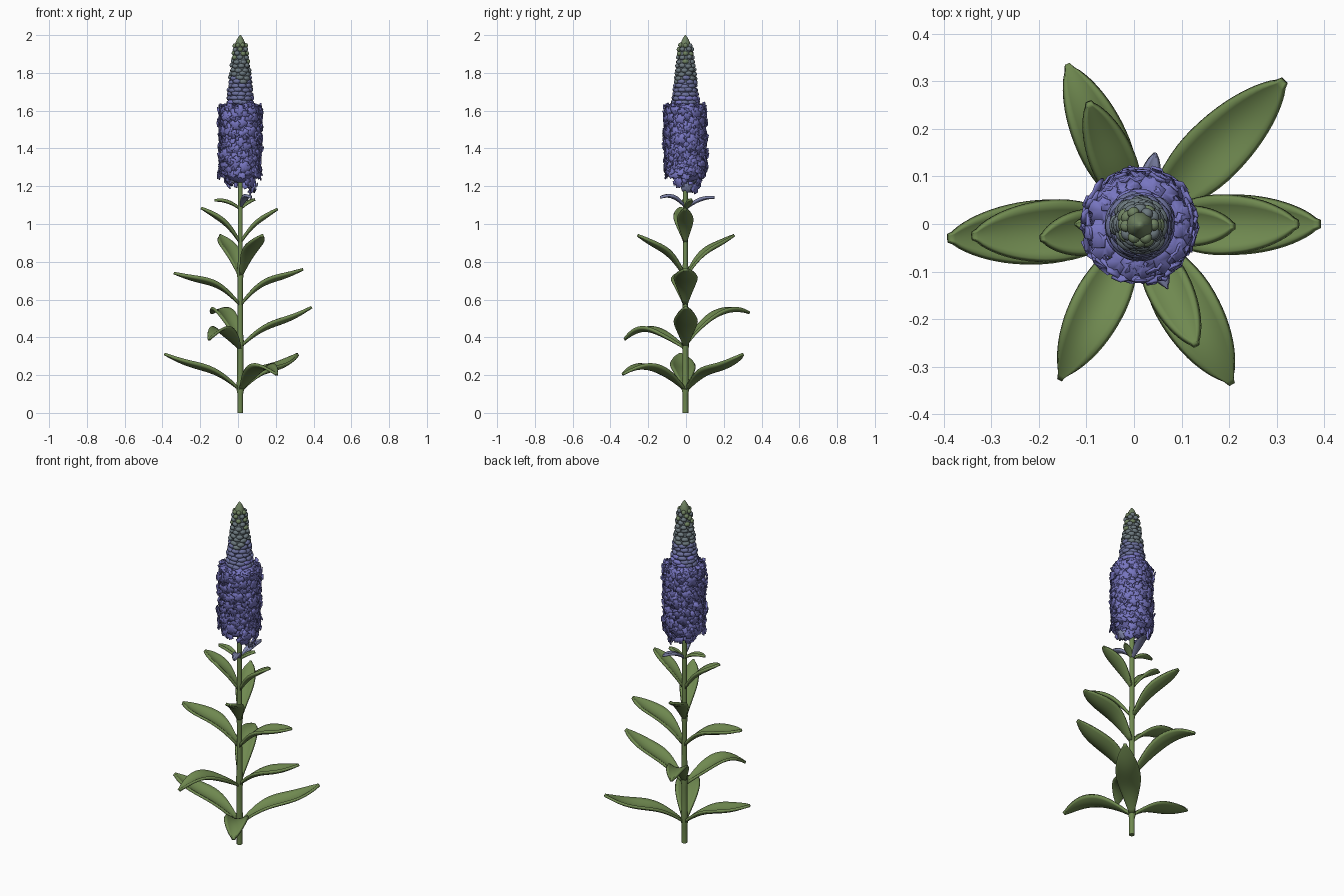
import bpy, bmesh, math, random
from mathutils import Vector, Matrix

random.seed(7)
if "Cube" in bpy.data.objects:
    bpy.data.objects.remove(bpy.data.objects["Cube"])

CX, CY = 0.012, -0.003          # stem axis
GOLDEN = math.radians(137.5)


def material(name, rgb):
    m = bpy.data.materials.new(name)
    m.use_nodes = True
    m.diffuse_color = (*rgb, 1)
    m.node_tree.nodes["Principled BSDF"].inputs["Base Color"].default_value = (*rgb, 1)
    return m


GREEN = material("leaf green", (0.16, 0.25, 0.08))
VIOLET = material("petal violet", (0.185, 0.18, 0.53))
DUSKY = material("bud dusky blue", (0.15, 0.165, 0.34))
SLATE = material("bud slate", (0.15, 0.19, 0.21))
SAGE = material("bud sage", (0.16, 0.225, 0.12))
PALE = material("pale bract", (0.2, 0.22, 0.38))


def finish(bm, name, mats, smooth=None):
    bmesh.ops.recalc_face_normals(bm, faces=bm.faces)
    me = bpy.data.meshes.new(name)
    bm.to_mesh(me)
    bm.free()
    ob = bpy.data.objects.new(name, me)
    bpy.context.collection.objects.link(ob)
    for m in mats:
        me.materials.append(m)
    if smooth:
        bpy.ops.object.select_all(action="DESELECT")
        ob.select_set(True)
        bpy.context.view_layer.objects.active = ob
        bpy.ops.object.shade_smooth_by_angle(angle=math.radians(smooth))
    return ob


def around(r, a, z):
    return Vector((CX + r * math.cos(a), CY + r * math.sin(a), z))


def lathe(bm, profile, sides=16, mat=0):
    """Closed surface of revolution around the stem axis from (radius, z) pairs."""
    rings = [[bm.verts.new(around(r, math.tau * i / sides, z)) for i in range(sides)]
             for r, z in profile]
    for lo, hi in zip(rings, rings[1:]):
        for i in range(sides):
            j = (i + 1) % sides
            bm.faces.new((lo[i], lo[j], hi[j], hi[i])).material_index = mat
    for ring in (rings[0], rings[-1]):
        bm.faces.new(ring).material_index = mat


def blade_width(t):
    """Narrow at the stem, broad in the middle, blunt at the tip."""
    if t < 0.5:
        return 0.13 + 0.87 * math.sin(math.pi * t) ** 1.1
    return max(0.12, (1 - (2 * t - 1) ** 2.1) ** 0.75)


def leaf(name, tip, base_z, mid_z, tip_z, half_width, bend=0.0, mat=GREEN):
    """Cupped blade rising from the stem through a middle height to its tip."""
    bm = bmesh.new()
    out = Vector((tip[0] - CX, tip[1] - CY, 0))
    side = Vector((-out.y, out.x, 0)).normalized()
    rows, cols, grid = 20, 8, []
    for i in range(rows + 1):
        u = i / rows
        t = u * (1.5 - 0.5 * u)
        z = (base_z * (1 - t) * (1 - 2 * t) + mid_z * 4 * t * (1 - t)
             + tip_z * t * (2 * t - 1)) + bend * math.sin(math.tau * t)
        row = []
        for k in range(cols + 1):
            s = 2 * k / cols - 1
            cup = 0.4 * half_width * s * s * math.sin(math.pi * t)
            p = Vector((CX, CY, z + cup)) + out * t + side * s * half_width * blade_width(t)
            row.append(bm.verts.new(p))
        grid.append(row)
    for a, b in zip(grid, grid[1:]):
        for k in range(cols):
            bm.faces.new((a[k], a[k + 1], b[k + 1], b[k]))
    mod = finish(bm, name, [mat], 50).modifiers.new("thickness", "SOLIDIFY")
    mod.thickness = 0.014
    mod.offset = 0


# stem with slight swellings where leaves join
bm = bmesh.new()
lathe(bm, [(0.015, 0), (0.015, 0.1), (0.021, 0.13), (0.016, 0.2), (0.016, 0.33), (0.02, 0.37),
           (0.015, 0.42), (0.014, 0.7), (0.018, 0.74), (0.013, 0.8), (0.013, 1.28)], 12)
finish(bm, "stem", [GREEN], 50)

# leaves: tip xy, base z, middle z, tip z, half width, s-bend
leaves = {
    "lower_leaf_right": ((-0.39, -0.03), 0.12, 0.23, 0.312, 0.064, 0.012),
    "lower_leaf_back": ((0.315, 0.30), 0.12, 0.22, 0.31, 0.062, 0.016),
    "lower_leaf_front": ((0.205, -0.335), 0.12, 0.225, 0.205, 0.062, -0.004),
    "middle_leaf_left": ((0.39, 0.0), 0.35, 0.465, 0.56, 0.06, 0.012),
    "middle_leaf_back": ((-0.14, 0.335), 0.36, 0.515, 0.53, 0.052, 0.0),
    "middle_leaf_front": ((-0.155, -0.325), 0.34, 0.425, 0.39, 0.053, -0.01),
    "upper_leaf_right": ((-0.34, -0.025), 0.57, 0.685, 0.74, 0.062, 0.012),
    "upper_leaf_left": ((0.345, 0.0), 0.57, 0.695, 0.76, 0.06, 0.012),
    "high_leaf_front": ((0.13, -0.255), 0.72, 0.86, 0.94, 0.045, 0.01),
    "high_leaf_back": ((-0.095, 0.255), 0.72, 0.86, 0.94, 0.045, 0.01),
    "top_leaf_right": ((-0.195, -0.03), 0.90, 1.015, 1.085, 0.046, 0.005),
    "top_leaf_left": ((0.21, -0.005), 0.90, 1.01, 1.08, 0.04, 0.005),
    "bract_right": ((-0.125, 0.0), 1.08, 1.115, 1.125, 0.02),
    "bract_left": ((0.09, 0.03), 1.08, 1.11, 1.13, 0.016),
    "bract_back": ((0.045, 0.15), 1.08, 1.125, 1.14, 0.02, 0, PALE),
    "bract_front": ((0.07, -0.135), 1.09, 1.14, 1.14, 0.02, 0, PALE),
}
for name, shape in leaves.items():
    leaf(name, *shape)

# core of the flower spike
bm = bmesh.new()
lathe(bm, [(0.014, 1.22), (0.06, 1.235), (0.088, 1.26), (0.092, 1.6), (0.07, 1.63)], 20)
finish(bm, "spike_core", [VIOLET])


def floret(bm, pos, angle, tilt, size, mat=0):
    """Four broad rounded petals, joined in a shallow cup facing outward."""
    frame = (Matrix.Translation(pos) @ Matrix.Rotation(angle, 4, "Z")
             @ Matrix.Rotation(math.pi / 2 + tilt, 4, "Y")
             @ Matrix.Rotation(random.uniform(0, math.tau), 4, "Z"))
    centre = bm.verts.new(frame @ Vector((0, 0, -0.004)))
    rim = []
    for q in range(4):
        flare = random.uniform(-0.008, 0.008)
        reach = size * random.uniform(0.85, 1.15)
        for da, r in ((-0.785, 0.62), (-0.4, 1), (0.4, 1)):
            a = math.tau * q / 4 + da
            h = flare if r == 1 else 0.003
            rim.append(bm.verts.new(frame @ Vector((r * reach * math.cos(a),
                                                    r * reach * math.sin(a), h))))
    for q in range(4):
        a, b, c, d = (rim[(3 * q + k) % 12] for k in range(4))
        for face in ((centre, a, b), (centre, b, c), (centre, c, d)):
            bm.faces.new(face).material_index = mat


# dense open flowers
bm = bmesh.new()
count = 190
for i in range(count):
    a = i * GOLDEN
    pos = around(random.uniform(0.1, 0.111), a, 1.262 + 0.355 * i / (count - 1))
    floret(bm, pos, a, random.uniform(-0.35, 0.3), random.uniform(0.028, 0.036))
# flat shoulder of flowers at the top of the dense band
for i in range(16):
    a = i * GOLDEN
    floret(bm, around(0.086, a, 1.632), a, random.uniform(-1.4, -1.0), 0.03)
# loose drooping flowers below the band, open on one side
for i in range(22):
    a = i * GOLDEN
    if math.cos(a + 1.7) < 0.75:
        pos = around(random.uniform(0.055, 0.09), a, random.uniform(1.185, 1.25))
        floret(bm, pos, a, random.uniform(-0.2, 0.7), 0.03, 0 if i % 7 else 1)
mod = finish(bm, "open_flowers", [VIOLET, PALE], 60).modifiers.new("thickness", "SOLIDIFY")
mod.thickness = 0.006


# tapering tip of closed buds, ringed in overlapping tiers
def cone_radius(z):
    t = (z - 1.62) / 0.38
    return 0.07 - 0.045 * t - 0.022 * max(0, t - 0.85) / 0.15


def bud_colour(z):
    h = z + random.uniform(-0.05, 0.05)
    return 0 if h < 1.655 else 1 if h < 1.77 else 2 if h < 1.9 else 3


bm = bmesh.new()
lathe(bm, [(cone_radius(z) * 0.93, z) for z in (1.6, 1.7, 1.75)], 16, 1)
lathe(bm, [(cone_radius(z) * 0.93, z) for z in (1.75, 1.85, 1.9, 1.95)], 16, 2)
lathe(bm, [(0.028, 1.92), (0.029, 1.95), (0.019, 1.975), (0.01, 1.99), (0.003, 2.0)], 10, 3)
tiers = 15
for k in range(tiers):
    z = 1.645 + 0.3 * k / (tiers - 1)
    r = cone_radius(z)
    n = max(6, round(r * 150))
    for i in range(n):
        a = math.tau * (i + 0.5 * (k % 2)) / n + random.uniform(-0.1, 0.1)
        m = (Matrix.Translation(around(r * random.uniform(0.92, 1.02), a,
                                       z + random.uniform(-0.004, 0.004)))
             @ Matrix.Rotation(a, 4, "Z") @ Matrix.Rotation(-0.25, 4, "Y")
             @ Matrix.Diagonal((0.012, r * 0.42, 0.013, 1)))
        made = bmesh.ops.create_icosphere(bm, subdivisions=2, radius=1, matrix=m)
        colour = bud_colour(z)
        for f in {f for v in made["verts"] for f in v.link_faces}:
            f.material_index = colour
finish(bm, "closed_buds", [VIOLET, DUSKY, SLATE, SAGE], 60)
